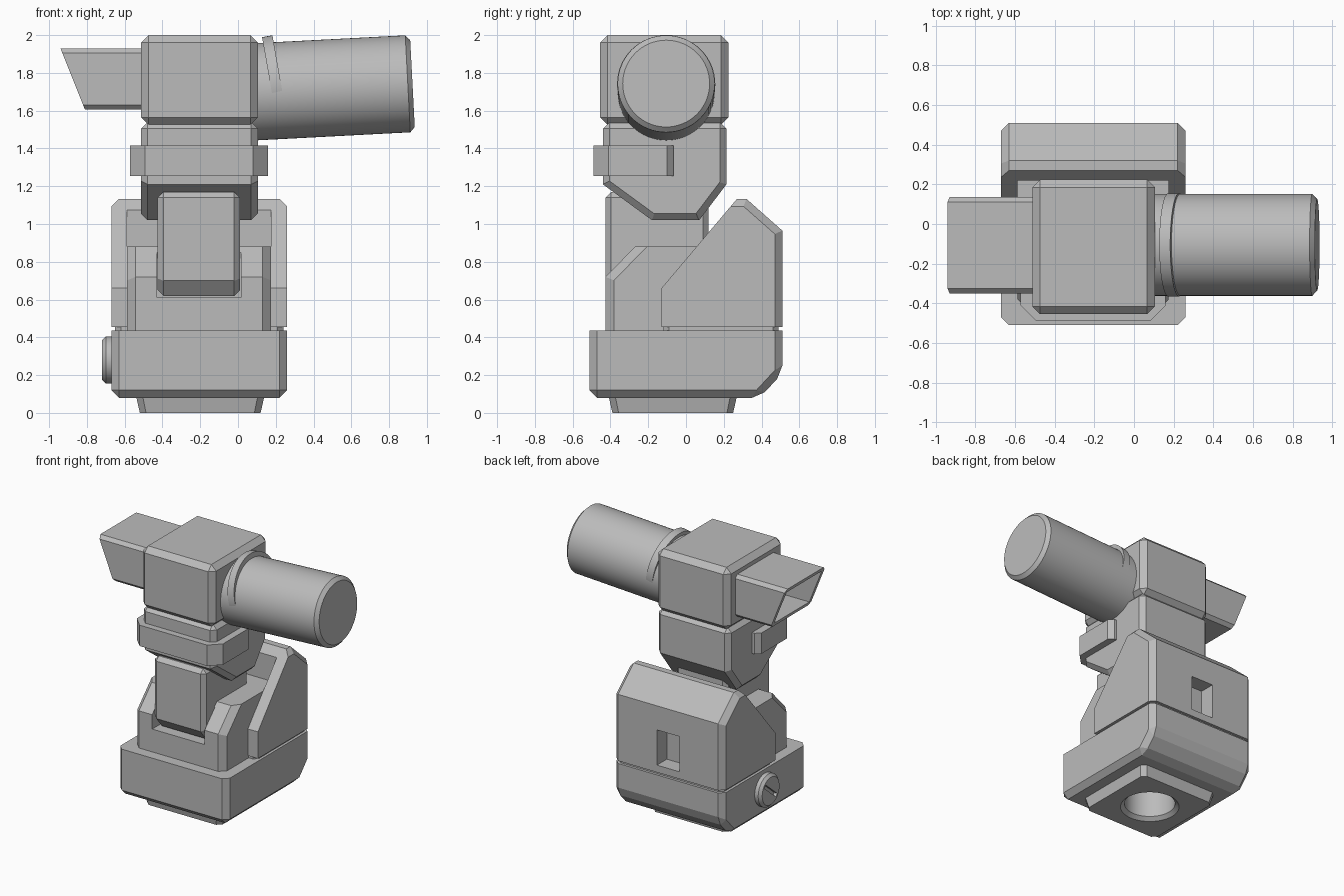
import bpy, bmesh, math
from mathutils import Vector, Matrix

old = bpy.data.objects.get("Cube")
if old:
    bpy.data.objects.remove(old, do_unlink=True)

grey = bpy.data.materials.new("mid_grey")
grey.use_nodes = True
grey.diffuse_color = (0.5, 0.5, 0.5, 1)
grey.node_tree.nodes["Principled BSDF"].inputs["Base Color"].default_value = (0.5, 0.5, 0.5, 1)


def finish(name, bm):
    bmesh.ops.recalc_face_normals(bm, faces=bm.faces[:])
    mesh = bpy.data.meshes.new(name)
    bm.to_mesh(mesh)
    bm.free()
    mesh.materials.append(grey)
    ob = bpy.data.objects.new(name, mesh)
    bpy.context.collection.objects.link(ob)
    return ob


def prism(name, profile, axis, lo, hi, bevel=0, rule=None):
    """Extrude a 2D profile along an axis, then chamfer edges chosen by rule(middle, direction)."""
    place = {"x": lambda p, d: (d, p[0], p[1]),
             "y": lambda p, d: (p[0], d, p[1]),
             "z": lambda p, d: (p[0], p[1], d)}[axis]
    bm = bmesh.new()
    ends = [[bm.verts.new(place(p, d)) for p in profile] for d in (lo, hi)]
    for end in ends:
        bm.faces.new(end)
    n = len(profile)
    for i in range(n):
        j = (i + 1) % n
        bm.faces.new((ends[0][i], ends[0][j], ends[1][j], ends[1][i]))
    if bevel:
        chosen = []
        for e in bm.edges:
            a, b = e.verts[0].co, e.verts[1].co
            if rule is None or rule((a + b) / 2, (b - a).normalized()):
                chosen.append(e)
        bmesh.ops.bevel(bm, geom=chosen, offset=bevel, segments=1, profile=0.5, affect="EDGES")
    return finish(name, bm)


def box(name, x, y, z, bevel=0, rule=None):
    rect = [(x[0], y[0]), (x[1], y[0]), (x[1], y[1]), (x[0], y[1])]
    return prism(name, rect, "z", z[0], z[1], bevel, rule)


def lathe(name, rings, origin, axis, sides=64):
    """Turn (radius, distance) rings about an axis starting at origin."""
    bm = bmesh.new()
    loops = []
    for r, h in rings:
        loops.append([bm.verts.new((r * math.cos(t), r * math.sin(t), h))
                      for t in (2 * math.pi * k / sides for k in range(sides))])
    for a, b in zip(loops, loops[1:]):
        for k in range(sides):
            j = (k + 1) % sides
            bm.faces.new((a[k], a[j], b[j], b[k]))
    bm.faces.new(loops[0])
    bm.faces.new(loops[-1])
    turn = Vector((0, 0, 1)).rotation_difference(Vector(axis)).to_matrix().to_4x4()
    bm.transform(Matrix.Translation(origin) @ turn)
    return smooth(finish(name, bm))


def activate(ob):
    bpy.ops.object.select_all(action="DESELECT")
    ob.select_set(True)
    bpy.context.view_layer.objects.active = ob


def smooth(ob):
    activate(ob)
    bpy.ops.object.shade_smooth_by_angle(angle=math.radians(25))
    return ob


def cut(cutter, *targets):
    for ob in targets:
        activate(ob)
        mod = ob.modifiers.new("cut", "BOOLEAN")
        mod.operation = "DIFFERENCE"
        mod.solver = "EXACT"
        mod.object = cutter
        bpy.ops.object.modifier_apply(modifier=mod.name)
    bpy.data.objects.remove(cutter, do_unlink=True)


upright = lambda m, d: abs(d.z) > 0.9
SIDE = (-0.67, 0.26)        # width of base and back housing
INNER = (-0.587, 0.175)     # width of front housing
NECK = (-0.513, 0.105)      # width of neck and head

# Base with a deep chamfer at the lower back
base = prism("base", [(-0.51, 0.08), (-0.51, 0.435), (0.51, 0.435), (0.51, 0.21), (0.39, 0.08)],
             "x", *SIDE, 0.04, lambda m, d: m.z < 0.43)

# Tapered foot with a round socket
foot = box("foot", (-0.54, 0.14), (-0.41, 0.27), (0, 0.09), 0.035, upright)
for v in foot.data.vertices:
    if v.co.z < 0.01:
        v.co.x = -0.2 + (v.co.x + 0.2) * 0.94
        v.co.y = -0.07 + (v.co.y + 0.07) * 0.94
cut(lathe("socket_cutter", [(0.22, -0.01), (0.18, 0.025), (0.18, 0.3)], (-0.205, -0.07, 0), (0, 0, 1)),
    foot, base)

# Front housing with sloped front and a notch for the arm
front = prism("front_housing",
              [(-0.426, 0.43), (-0.426, 0.72), (-0.27, 0.88), (0.25, 0.88), (0.25, 0.43)],
              "x", *INNER, 0.045, lambda m, d: abs(d.x) < 0.5 and m.y < -0.3 and m.z > 0.44)
cut(box("notch_cutter", (-0.43, 0.015), (-0.6, -0.3), (0.61, 1.1)), front)

# Back housing: wedge sides, open middle, slot in the rear
back = prism("back_housing",
             [(-0.13, 0.455), (-0.13, 0.66), (0.27, 1.133), (0.32, 1.133), (0.51, 0.965), (0.51, 0.455)],
             "x", *SIDE, 0.04, lambda m, d: abs(d.x) < 0.5 and m.y > 0.28 and m.z > 0.47)
cut(box("recess_cutter", INNER, (-0.3, 0.22), (0.4, 1.3)), back)
cut(box("slot_cutter", (-0.3, -0.11), (0.39, 0.6), (0.51, 0.78)), back)
box("groove_core", (-0.65, 0.24), (-0.12, 0.49), (0.43, 0.46), 0.03, upright)

# Side knob with a screwdriver slot
knob = lathe("side_knob", [(0.125, 0), (0.125, 0.03), (0.105, 0.05)], (-0.67, 0, 0.28), (-1, 0, 0), 40)
slot = box("knob_slot_cutter", (-0.05, 0.03), (-0.09, 0.09), (-0.013, 0.013))
slot.data.transform(Matrix.Translation((-0.725, 0, 0.28)) @ Matrix.Rotation(math.radians(40), 4, "X"))
cut(slot, knob)

# Arm rising from the notch
prism("arm", [(-0.426, 0.70), (-0.426, 1.17), (0.12, 1.17), (0.12, 0.62), (-0.36, 0.62)],
      "x", -0.425, 0.01, 0.03, lambda m, d: abs(d.x) < 0.5 or m.z > 1.1)

# Neck with sloped underside
prism("neck", [(-0.44, 1.21), (-0.44, 1.54), (0.214, 1.54), (0.214, 1.21), (0.07, 1.02), (-0.18, 1.02)],
      "x", *NECK, 0.035, lambda m, d: abs(d.x) < 0.5 or m.z > 1.5)

# U-shaped band wrapped round the front of the neck
x0, x1, y0, y1, c = -0.572, 0.16, -0.49, -0.066, 0.08
prism("neck_band", [(x0 + c, y0), (x1 - c, y0), (x1, y0 + c), (x1, y1 - 0.035), (x1 - 0.035, y1),
                    (x0 + 0.035, y1), (x0, y1 - 0.035), (x0, y0 + c)], "z", 1.255, 1.415)

# Head block
box("head", NECK, (-0.455, 0.225), (1.525, 2.0), 0.04)

# Hollow hood on the side of the head
hood = prism("hood", [(-0.94, 1.93), (-0.5, 1.93), (-0.5, 1.605), (-0.81, 1.605)], "y", -0.35, 0.135,
             0.025, lambda m, d: abs(d.x) > 0.9)
cut(box("hood_cutter", (-1.1, -0.53), (-0.32, 0.105), (1.635, 1.90)), hood)

# Slightly raised barrel with a chamfered end, and its tilted collar
tilt = lambda deg: (math.cos(math.radians(deg)), 0, math.sin(math.radians(deg)))
lathe("barrel", [(0.257, 0), (0.257, 0.9), (0.23, 0.925)], (0, -0.105, 1.695), tilt(3))
lathe("barrel_collar", [(0.26, -0.028), (0.26, 0.028)], (0.2, -0.105, 1.738), tilt(10))
